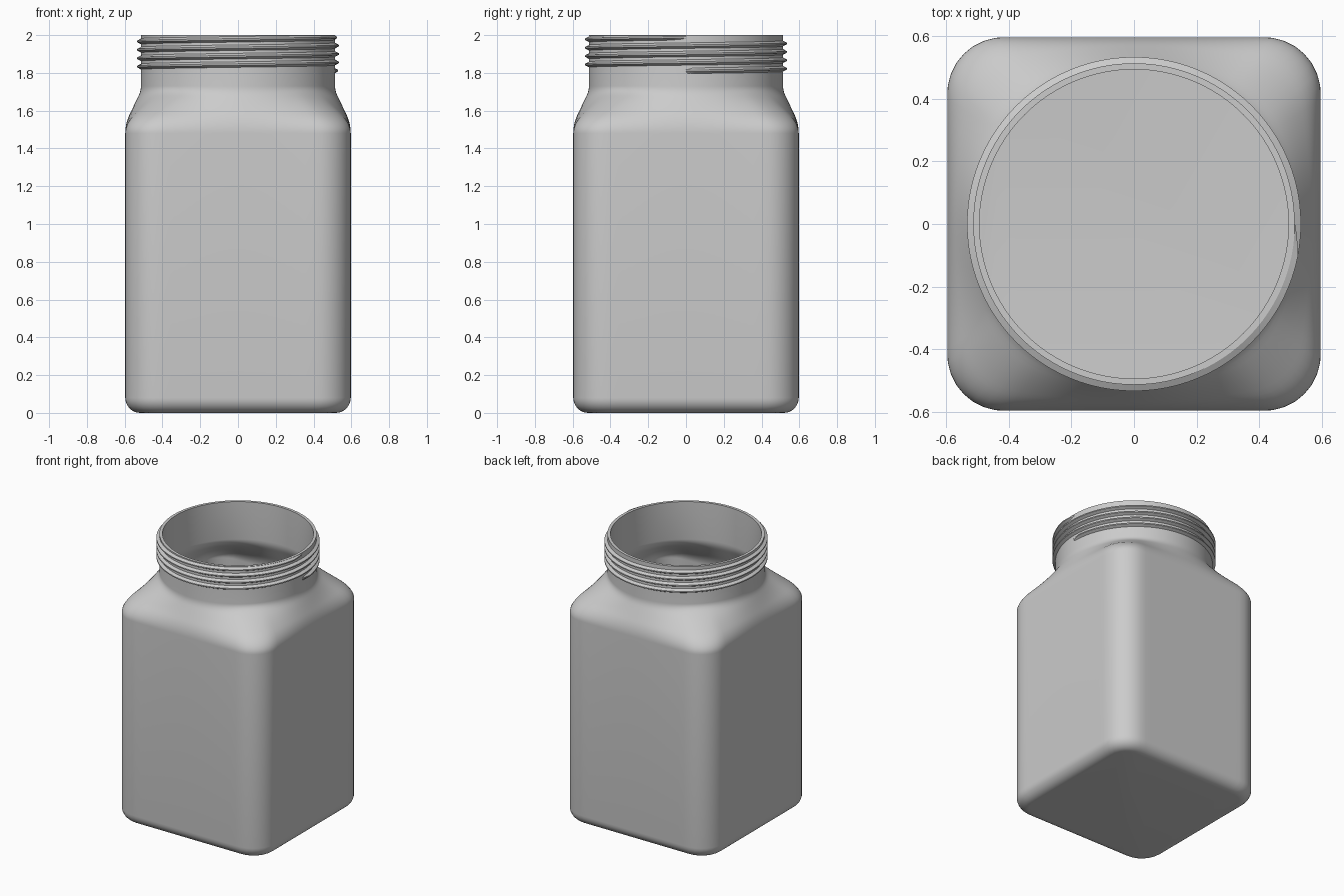
import bpy, bmesh
from math import sin, cos, pi, sqrt

cube = bpy.data.objects.get("Cube")
if cube:
    bpy.data.objects.remove(cube, do_unlink=True)

SIDES = 128
HALF, CORNER = 0.597, 0.18      # body half width and plan corner radius
NECK, WALL = 0.514, 0.02        # neck outer radius, wall thickness
FILLET = 0.08                   # bottom edge rounding
SHOULDER, COLLAR = 1.48, 1.73   # start and end of the shoulder

grey = bpy.data.materials.new("jar_grey")
grey.use_nodes = True
grey.diffuse_color = (0.6, 0.6, 0.6, 1)
grey.node_tree.nodes["Principled BSDF"].inputs["Base Color"].default_value = (0.6, 0.6, 0.6, 1)


def square_radius(a, half, corner):
    """Distance from the axis to a rounded square at angle a."""
    c, s = abs(cos(a)), abs(sin(a))
    core = half - corner
    flat = half / max(c, s)
    if flat * min(c, s) <= core:
        return flat
    k = core * (c + s)
    return k + sqrt(k * k - 2 * core * core + corner * corner)


def ring(bm, z, inset=0.0, blend=0.0):
    """Rounded square ring that blends towards the neck circle."""
    verts = []
    for i in range(SIDES):
        a = 2 * pi * i / SIDES
        r = square_radius(a, HALF - inset, CORNER - inset)
        r += (NECK - r) * blend
        verts.append(bm.verts.new((r * cos(a), r * sin(a), z)))
    return verts


def ease(u, a=0.42, b=0.2):
    """Ramp with a soft start of length a and a soft end of length b."""
    if u < a:
        t = u * u / (2 * a)
    elif u < 1 - b:
        t = u - a / 2
    else:
        t = 1 - a / 2 - b / 2 - (1 - u) ** 2 / (2 * b)
    return t / (1 - a / 2 - b / 2)


def bridge(bm, rows, closed=True):
    for low, high in zip(rows, rows[1:]):
        n = len(low)
        for i in range(n):
            j = (i + 1) % n
            bm.faces.new((low[i], low[j], high[j], high[i]))


def make_object(name, bm):
    bmesh.ops.recalc_face_normals(bm, faces=bm.faces[:])
    mesh = bpy.data.meshes.new(name)
    bm.to_mesh(mesh)
    bm.free()
    mesh.materials.append(grey)
    obj = bpy.data.objects.new(name, mesh)
    bpy.context.collection.objects.link(obj)
    bpy.ops.object.select_all(action="DESELECT")
    obj.select_set(True)
    bpy.context.view_layer.objects.active = obj
    return obj


# Jar body: rounded base, straight walls, shoulder and neck, then hollowed
bm = bmesh.new()
rows = []
for i in range(9):
    a = pi / 2 * i / 8
    rows.append(ring(bm, FILLET * (1 - cos(a)), inset=FILLET * (1 - sin(a))))
for i in range(21):
    u = i / 20
    rows.append(ring(bm, SHOULDER + (COLLAR - SHOULDER) * u, blend=ease(u)))
rows.append(ring(bm, 2.0, blend=1.0))
bridge(bm, rows)
bm.faces.new(rows[0][::-1])
jar = make_object("jar_body", bm)
shell = jar.modifiers.new("wall", "SOLIDIFY")
shell.thickness = WALL
shell.offset = -1
bpy.ops.object.modifier_apply(modifier=shell.name)
bpy.ops.object.shade_smooth_by_angle(angle=pi / 6)

# Screw thread: a ridge winding four turns up the neck, tapered at both ends
TURNS, STEPS, PITCH, START = 4, 96, 0.0445, 1.811
bm = bmesh.new()
rows = []
total = TURNS * STEPS
for i in range(total + 1):
    a = 2 * pi * i / STEPS
    z = START + PITCH * i / STEPS
    rise = 0.019 * min(1, i / 2, (total - i) / 3) + 0.001
    profile = ((-0.004, -0.017), (rise, -0.004), (rise, 0.004), (-0.004, 0.017))
    rows.append([bm.verts.new(((NECK + d) * cos(a), (NECK + d) * sin(a), min(z + h, 2.0)))
                 for d, h in profile])
bridge(bm, rows)
bm.faces.new(rows[0])
bm.faces.new(rows[-1])
make_object("neck_thread", bm)
bpy.ops.object.shade_smooth_by_angle(angle=pi / 6)
